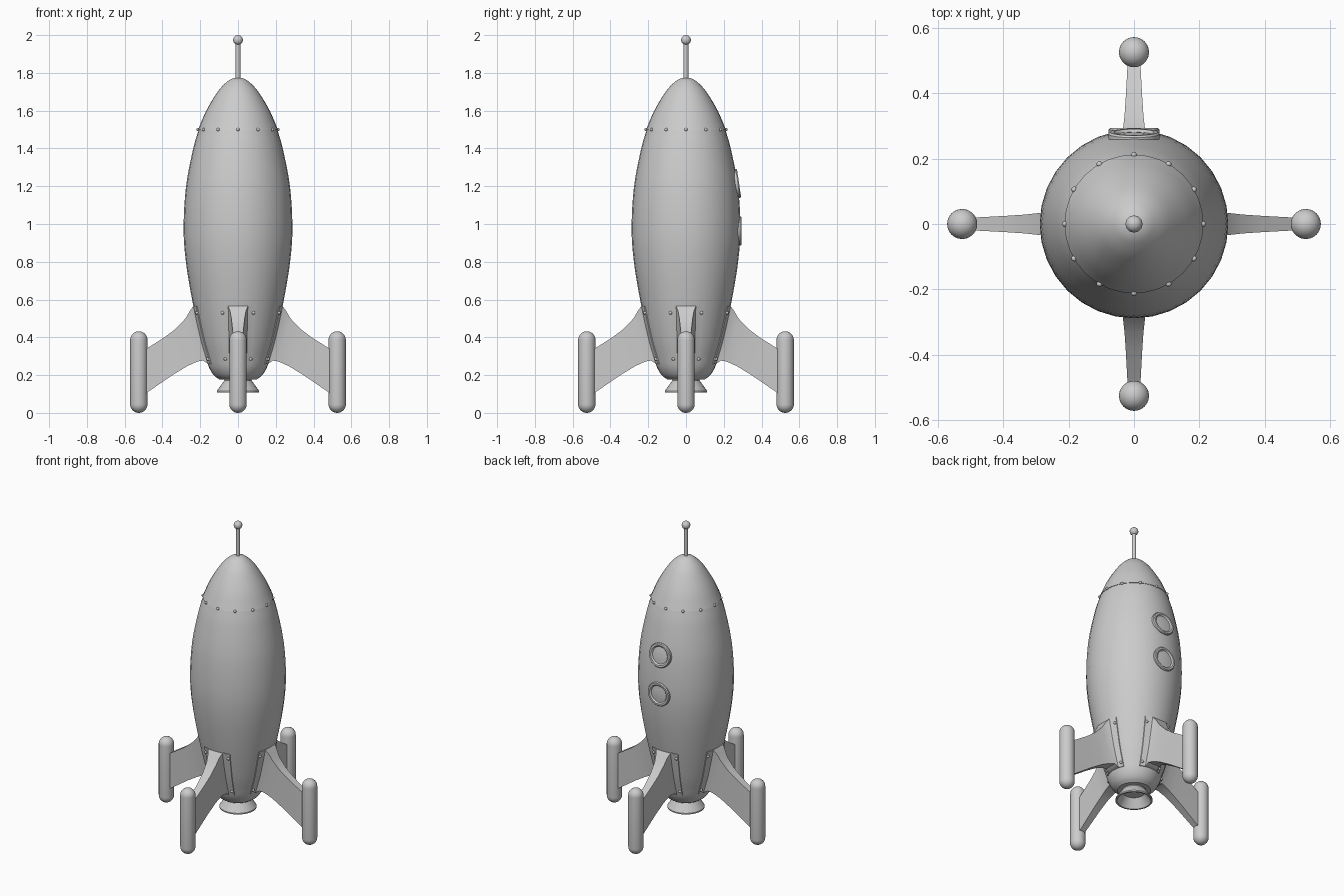
import bpy, bmesh
from math import sin, cos, pi, sqrt, radians
from mathutils import Matrix, Vector

if "Cube" in bpy.data.objects:
    bpy.data.objects.remove(bpy.data.objects["Cube"])


def finish(name, bm, matrix=Matrix(), angle=35):
    bmesh.ops.remove_doubles(bm, verts=bm.verts, dist=1e-5)
    bmesh.ops.recalc_face_normals(bm, faces=bm.faces)
    me = bpy.data.meshes.new(name)
    bm.to_mesh(me)
    bm.free()
    ob = bpy.data.objects.new(name, me)
    bpy.context.collection.objects.link(ob)
    ob.matrix_world = matrix
    bpy.ops.object.select_all(action='DESELECT')
    ob.select_set(True)
    bpy.context.view_layer.objects.active = ob
    bpy.ops.object.shade_smooth_by_angle(angle=radians(angle))
    return ob


def lathe(name, profile, seg=32, matrix=Matrix()):
    """Revolve (radius, height) points about z."""
    bm = bmesh.new()
    rings = [[bm.verts.new((r * cos(2 * pi * i / seg), r * sin(2 * pi * i / seg), z))
              for i in range(seg)] if r > 0 else [bm.verts.new((0, 0, z))] for r, z in profile]
    for a, b in zip(rings, rings[1:]):
        for i in range(seg):
            j = (i + 1) % seg
            quad = [a[i % len(a)], a[j % len(a)], b[j % len(b)], b[i % len(b)]]
            quad = list(dict.fromkeys(quad))
            if len(quad) > 2:
                bm.faces.new(quad)
    return finish(name, bm, matrix)


def smooth(pts, n=4):
    """Catmull-Rom refinement of a profile."""
    p = [Vector(q) for q in pts]
    p = [2 * p[0] - p[1]] + p + [2 * p[-1] - p[-2]]
    out = []
    for a, b, c, d in zip(p, p[1:], p[2:], p[3:]):
        for k in range(n):
            t = k / n
            out.append(0.5 * (2 * b + (c - a) * t + (2 * a - 5 * b + 4 * c - d) * t * t
                              + (3 * b - a - 3 * c + d) * t ** 3))
    return [tuple(v) for v in out] + [tuple(p[-2])]


def capsule(r, z0, z1, n=8):
    low = [(r * sin(pi / 2 * i / n), z0 + r - r * cos(pi / 2 * i / n)) for i in range(n + 1)]
    return low + [(q, z0 + z1 - z) for q, z in reversed(low)]


# Hull and nose cone
hull = smooth([(0.1, 0.178), (0.128, 0.2), (0.153, 0.24), (0.172, 0.3), (0.2, 0.4), (0.243, 0.6),
               (0.276, 0.8), (0.288, 0.98), (0.275, 1.2), (0.237, 1.4), (0.208, 1.5)])
lathe("hull", [(0, 0.178)] + hull + [(0, 1.5)])
nose = smooth([(0.212, 1.498), (0.168, 1.6), (0.108, 1.7), (0.062, 1.75), (0.03, 1.77), (0, 1.776)])
lathe("nose_cone", [(0, 1.498)] + nose)


def hull_r(z):
    for (r0, z0), (r1, z1) in zip(hull, hull[1:]):
        if z0 <= z <= z1:
            return r0 + (r1 - r0) * (z - z0) / (z1 - z0)


# Antenna
lathe("antenna_rod", [(0, 1.75), (0.013, 1.75), (0.013, 1.965), (0, 1.965)], 16)
lathe("antenna_ball", capsule(0.026, 1.948, 2.0), 20)

# Engine nozzle, open at the bottom
lathe("nozzle", [(0, 0.19), (0.072, 0.19), (0.072, 0.172), (0.112, 0.116), (0.112, 0.108),
                 (0.102, 0.108), (0.065, 0.165), (0, 0.165)])


def rivets(name, points, r=0.009):
    bm = bmesh.new()
    for p in points:
        bmesh.ops.create_uvsphere(bm, u_segments=10, v_segments=6, radius=r,
                                  matrix=Matrix.Translation(p))
    bmesh.ops.recalc_face_normals(bm, faces=bm.faces)
    return finish(name, bm)


rivets("nose_rivets", [(0.211 * cos(i * pi / 6), 0.211 * sin(i * pi / 6), 1.5) for i in range(12)])


def on_hull(z, y, off):
    return sqrt((hull_r(z) + off) ** 2 - y * y)


def fin_columns(rows=8):
    """Columns of (x, half width, z), from the hull flange out to the pod."""
    cols = []
    zs = [0.26 + (0.565 - 0.26) * k / rows for k in range(rows + 1)]
    for off, h0, h1 in ((-0.015, 0.075, 0.094), (0.004, 0.075, 0.094), (0.006, 0.045, 0.052)):
        col = []
        for k, z in enumerate(zs):
            h = h0 + (h1 - h0) * k / rows
            col.append((on_hull(z, h, off), h, z))
        cols.append(col)
    stations = [((0.255, 0.54), (0.185, 0.277), 0.042), ((0.278, 0.5), (0.215, 0.272), 0.035),
                ((0.33, 0.445), (0.27, 0.247), 0.029), ((0.39, 0.4), (0.35, 0.198), 0.025),
                ((0.5, 0.33), (0.5, 0.095), 0.019)]
    for top, bot, h in stations:
        t, b = Vector(top), Vector(bot)
        cols.append([(*(b.lerp(t, k / rows)[:1]), h, b.lerp(t, k / rows)[1])
                     for k in range(rows + 1)])
    return cols


def make_fin(name, matrix):
    bm = bmesh.new()
    cols = [([bm.verts.new((x, -h, z)) for x, h, z in c], [bm.verts.new((x, h, z)) for x, h, z in c])
            for c in fin_columns()]
    for (l0, r0), (l1, r1) in zip(cols, cols[1:]):
        for k in range(len(l0) - 1):
            bm.faces.new((l0[k], l1[k], l1[k + 1], l0[k + 1]))
            bm.faces.new((r0[k], r0[k + 1], r1[k + 1], r1[k]))
        for e in (0, -1):
            bm.faces.new((l0[e], r0[e], r1[e], l1[e]))
    return finish(name, bm, matrix, 40)


# Four fins with landing pods and flange rivets
for i, side in enumerate(("right", "back", "left", "front")):
    turn = Matrix.Rotation(i * pi / 2, 4, 'Z')
    make_fin(side + "_fin", turn)
    lathe(side + "_pod", capsule(0.046, 0.0, 0.432), 24, turn @ Matrix.Translation((0.525, 0, 0)))
    pts = [(on_hull(z, y, 0.004), s * y, z) for z, y in ((0.53, 0.082), (0.285, 0.067))
           for s in (-1, 1)]
    rivets(side + "_fin_rivets", pts).matrix_world = turn

# Two portholes on the back, tilted with the hull
rim = [(0, -0.03), (0.078, -0.03), (0.078, 0), (0.073, 0.006), (0.062, 0.006), (0.056, 0.001),
       (0.054, -0.002), (0.03, 0.001), (0, 0.002)]
for name, y, z, tilt in (("lower_porthole", 0.287, 0.963, 0), ("upper_porthole", 0.275, 1.215, 0.146)):
    lathe(name, rim, 32, Matrix.Translation((0, y, z)) @ Matrix.Rotation(tilt - pi / 2, 4, 'X'))
